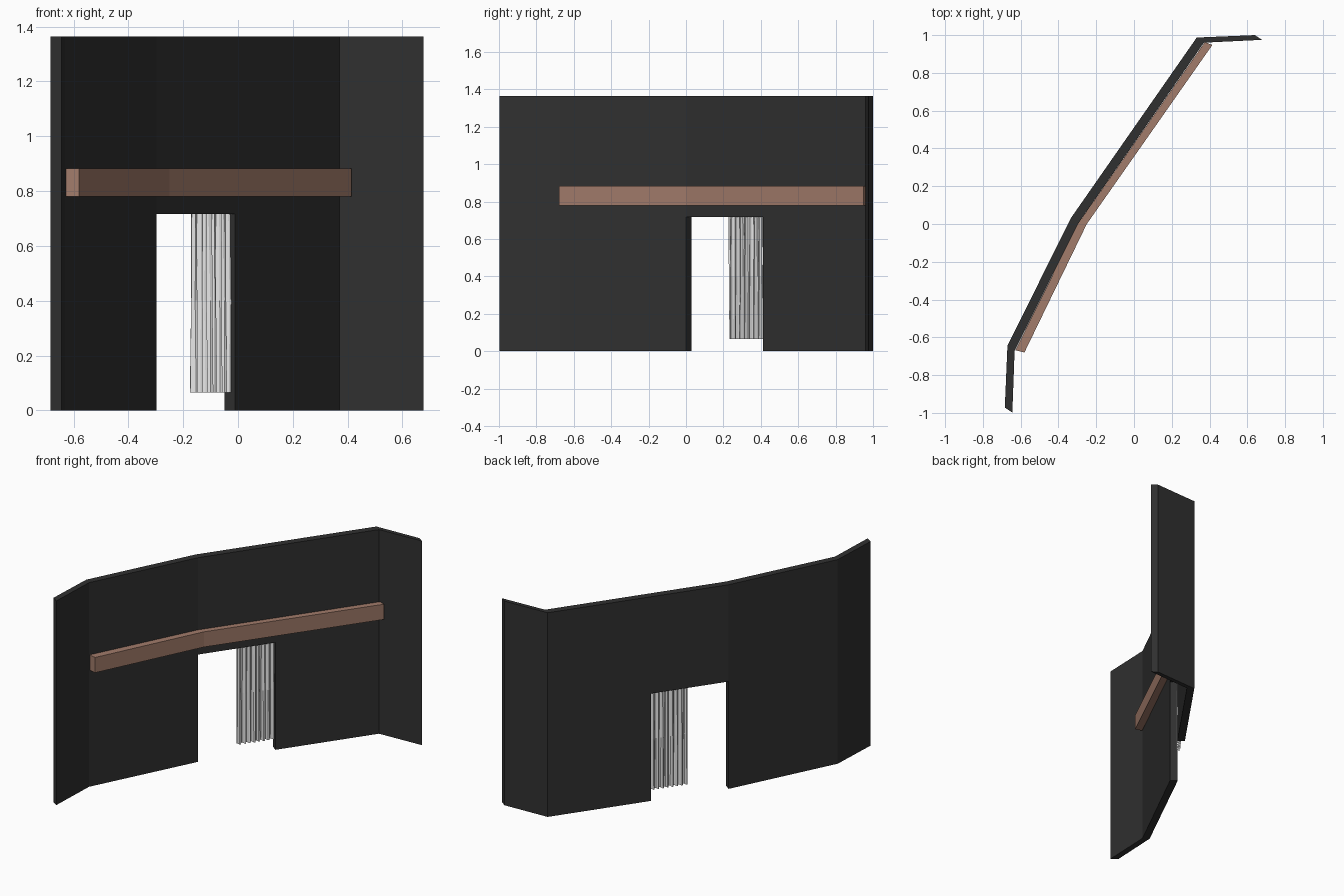
import bpy, bmesh, math, random
from mathutils import Vector

cube = bpy.data.objects.get("Cube")
if cube:
    bpy.data.objects.remove(cube)


def material(name, r, g, b):
    mat = bpy.data.materials.new(name)
    mat.use_nodes = True
    mat.diffuse_color = (r, g, b, 1)
    mat.node_tree.nodes["Principled BSDF"].inputs["Base Color"].default_value = (r, g, b, 1)
    return mat


charcoal = material("charcoal", 0.03, 0.03, 0.03)
wood = material("warm brown", 0.36, 0.2, 0.145)
cloth = material("pale cloth", 0.8, 0.8, 0.8)


def finish(name, bm, mat):
    mesh = bpy.data.meshes.new(name)
    bm.to_mesh(mesh)
    bm.free()
    mesh.materials.append(mat)
    obj = bpy.data.objects.new(name, mesh)
    bpy.context.collection.objects.link(obj)
    return obj


def ribbon(name, back, front, levels, mat, openings=()):
    """Solid band between two plan paths; openings lists (column, row) cells left out."""
    bm = bmesh.new()
    grid = {(s, i, k): bm.verts.new((x, y, z))
            for s, path in enumerate((back, front))
            for i, (x, y) in enumerate(path)
            for k, z in enumerate(levels)}
    cells = {(i, k) for i in range(len(back) - 1) for k in range(len(levels) - 1)} - set(openings)
    for i, k in cells:
        rim = [(i, k), (i + 1, k), (i + 1, k + 1), (i, k + 1)]
        for s in (0, 1):
            bm.faces.new([grid[s, *c] for c in rim])
        # Close each edge that has no neighbouring cell
        beside = [(i, k - 1), (i + 1, k), (i, k + 1), (i - 1, k)]
        for n, cell in enumerate(beside):
            if cell not in cells:
                a, b = rim[n], rim[(n + 1) % 4]
                bm.faces.new([grid[0, *a], grid[0, *b], grid[1, *b], grid[1, *a]])
    bmesh.ops.recalc_face_normals(bm, faces=bm.faces)
    return finish(name, bm, mat)


# Angled wall, with a doorway starting at the middle bend
back = [(-0.684, -0.972), (-0.67, -0.645), (-0.335, 0.03), (0.332, 0.987), (0.64, 1.0)]
front = [(-0.644, -0.998), (-0.632, -0.67), (-0.297, 0.0), (0.37, 0.96), (0.677, 0.975)]
DOOR = 0.428


def along(path, t):
    return tuple(Vector(path[2]).lerp(Vector(path[3]), t))


wall_back, wall_front = ([*p[:3], along(p, DOOR), *p[3:]] for p in (back, front))
ribbon("wall", wall_back, wall_front, [0, 0.717, 1.364], charcoal, openings=[(2, 0)])

# Timber rail following the inner face
ribbon("wall_rail", [(-0.628, -0.668), (-0.297, 0.0), (0.375, 0.963)],
       [(-0.58, -0.68), (-0.25, 0.0), (0.415, 0.948)], [0.78, 0.882], wood)

# Pleated curtain drawn to one side of the doorway
random.seed(4)
start, end = (Vector(along(back, t)).lerp(Vector(along(front, t)), 0.5) for t in (0.222, 0.43))
run = end - start
normal = Vector((-run.y, run.x)).normalized()
PLEATS = 32
bm = bmesh.new()
rows = []
shift = [random.uniform(-0.35, 0.35) for _ in range(PLEATS + 1)]
for z, loose in ((0.065, 1.0), (0.4, 0.8), (0.717, 0.5)):
    row = []
    for i in range(PLEATS + 1):
        t = (i + shift[i] * (1.4 - loose)) / PLEATS
        depth = 0.014 * loose * math.sin(i * math.pi / 2 + 0.5) + random.uniform(-0.003, 0.003)
        p = start + run * t + normal * depth
        row.append(bm.verts.new((p.x, p.y, z)))
    rows.append(row)
for low, high in zip(rows, rows[1:]):
    for i in range(PLEATS):
        bm.faces.new([low[i], low[i + 1], high[i + 1], high[i]])
finish("curtain", bm, cloth)
